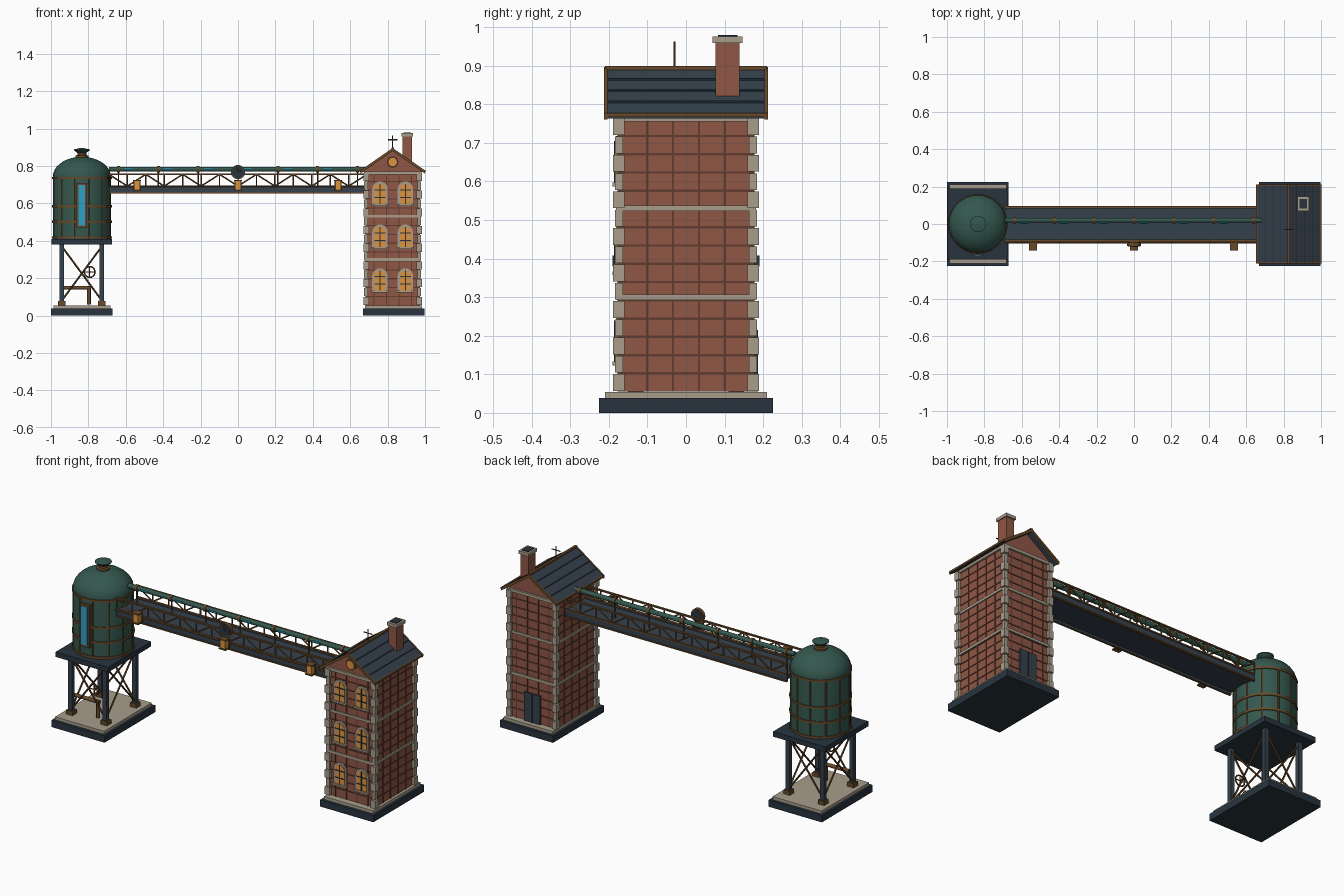
import bpy, bmesh, math
from mathutils import Vector, Matrix

cube = bpy.data.objects.get("Cube")
if cube:
    bpy.data.objects.remove(cube)


def material(name, *rgb):
    lin = [((c / 255 + 0.055) / 1.055) ** 2.4 for c in rgb] + [1]
    m = bpy.data.materials.new(name)
    m.use_nodes = True
    m.diffuse_color = lin
    m.node_tree.nodes["Principled BSDF"].inputs["Base Color"].default_value = lin
    return m


brick = material("brick red", 143, 87, 70)
mortar = material("dark mortar", 98, 60, 48)
stone = material("pale stone", 168, 158, 140)
slate = material("slate blue", 53, 65, 76)
steel = material("dark steel", 40, 52, 62)
green = material("boiler green", 52, 88, 78)
bronze = material("bronze", 104, 74, 42)
amber = material("amber glow", 222, 148, 62)
cyan = material("cyan glass", 45, 160, 200)


class Part:
    """Collects simple solids in one mesh of one colour."""

    def __init__(self, name, mat):
        self.name, self.mat, self.bm = name, mat, bmesh.new()

    def box(self, centre, size):
        m = Matrix.Translation(centre) @ Matrix.Diagonal((*size, 1))
        bmesh.ops.create_cube(self.bm, size=1, matrix=m)
        return self

    def rod(self, a, b, r, r2=None, sides=8):
        a, b = Vector(a), Vector(b)
        d = b - a
        m = Matrix.Translation((a + b) / 2) @ d.to_track_quat("Z", "Y").to_matrix().to_4x4()
        bmesh.ops.create_cone(self.bm, cap_ends=True, segments=sides, radius1=r,
                              radius2=r if r2 is None else r2, depth=d.length, matrix=m)
        return self

    def prism(self, outline, y0, y1):
        front, back = [[self.bm.verts.new((x, y, z)) for x, z in outline] for y in (y0, y1)]
        self.bm.faces.new(front)
        self.bm.faces.new(back[::-1])
        for i in range(len(front)):
            self.bm.faces.new((front[i - 1], front[i], back[i], back[i - 1]))
        return self

    def lathe(self, cx, profile, sides=32):
        rings = [[self.bm.verts.new((cx + r * math.cos(t), r * math.sin(t), z))
                  for t in (math.tau * i / sides for i in range(sides))] for r, z in profile]
        for low, high in zip(rings, rings[1:]):
            for i in range(sides):
                self.bm.faces.new((low[i - 1], low[i], high[i], high[i - 1]))
        self.bm.faces.new(rings[0])
        self.bm.faces.new(rings[-1])
        return self

    def done(self):
        bmesh.ops.recalc_face_normals(self.bm, faces=self.bm.faces)
        mesh = bpy.data.meshes.new(self.name)
        self.bm.to_mesh(mesh)
        self.bm.free()
        mesh.materials.append(self.mat)
        obj = bpy.data.objects.new(self.name, mesh)
        bpy.context.collection.objects.link(obj)
        return obj


def arch(cx, z0, w, h):
    """Outline of a round-headed opening."""
    r = w / 2
    head = [(cx + r * math.cos(math.pi * i / 10), z0 + h - r + r * math.sin(math.pi * i / 10))
            for i in range(11)]
    return [(cx - r, z0), (cx + r, z0)] + head


signs = (-1, 1)
tx, wx = -0.835, 0.827          # tank and tower centres
corners = [(sx, sy) for sx in signs for sy in signs]

# Foundations under both structures
for name, cx in (("tank", tx), ("tower", 0.832)):
    Part(name + "_base_slab", steel).box((cx, 0, 0.019), (0.33, 0.45, 0.038)).done()
    Part(name + "_plinth", stone).box((cx, 0, 0.046), (0.305, 0.42, 0.017)).done()

# Tank stand: legs, feet, cross bracing, platform
legs, feet = Part("tank_legs", slate), Part("leg_feet", bronze)
brace = Part("leg_cross_braces", bronze)
lx, ly = 0.107, 0.13
for sx, sy in corners:
    legs.box((tx + sx * lx, sy * ly, 0.22), (0.024, 0.024, 0.33))
    feet.box((tx + sx * lx, sy * ly, 0.065), (0.04, 0.04, 0.024))
for s in signs:
    for t in signs:
        brace.rod((tx - t * lx, s * ly, 0.08), (tx + t * lx, s * ly, 0.37), 0.005)
        brace.rod((tx + s * lx, -t * ly, 0.08), (tx + s * lx, t * ly, 0.37), 0.005)
for p in (legs, feet, brace):
    p.done()
Part("tank_platform", steel).box((tx, 0, 0.394), (0.325, 0.38, 0.028)).done()

# Drain pipe and valve wheel beneath the platform
pipe = Part("drain_pipe", bronze)
pipe.rod((tx - lx, -0.1, 0.148), (-0.787, -0.1, 0.148), 0.01, sides=12)
pipe.rod((-0.797, -0.1, 0.155), (-0.797, -0.1, 0.06), 0.01, sides=12).done()
wheel, hub = Part("valve_wheel", bronze), Vector((-0.793, -0.14, 0.233))
rim = [hub + Vector((math.cos(a), 0, math.sin(a))) * 0.029
       for a in (math.tau * i / 16 for i in range(16))]
for i, p in enumerate(rim):
    wheel.rod(rim[i - 1], p, 0.004, sides=6)
    if i % 4 == 0:
        wheel.rod(hub, p, 0.003, sides=6)
wheel.rod(hub, hub + Vector((0, 0.04, 0)), 0.006).done()

# Tank body, dome and vent cap
dome = [(0.155 * math.cos(a), 0.742 + 0.107 * math.sin(a))
        for a in (math.pi / 2 * i / 9 for i in range(9))]
Part("tank_body", green).lathe(tx, [(0.155, 0.408)] + dome).done()
Part("vent_neck", bronze).lathe(tx, [(0.035, 0.838), (0.035, 0.855), (0.024, 0.858),
                                     (0.024, 0.872)]).done()
Part("vent_cap", green).lathe(tx, [(0.022, 0.868), (0.043, 0.884), (0.043, 0.888),
                                   (0.012, 0.895)]).done()
bands = Part("tank_bands", bronze)
for z in (0.418, 0.502, 0.585, 0.735):
    bands.rod((tx, 0, z - 0.006), (tx, 0, z + 0.006), 0.16, sides=32)
for i in range(12):
    a = math.tau * (i + 0.5) / 12
    x, y = tx + 0.155 * math.cos(a), 0.155 * math.sin(a)
    bands.rod((x, y, 0.41), (x, y, 0.74), 0.004, sides=6)
bands.done()
Part("level_gauge_frame", bronze).box((tx, -0.153, 0.59), (0.058, 0.028, 0.24)).done()
Part("level_gauge_glass", cyan).box((tx, -0.167, 0.59), (0.036, 0.006, 0.215)).done()

# Bridge deck with side girders
x0, x1 = -0.69, 0.69
span = x1 - x0
deck = Part("bridge_deck", slate).box((0, 0, 0.676), (span, 0.17, 0.02))
for s in signs:
    deck.box((0, s * 0.087, 0.673), (span, 0.008, 0.036))
deck.done()

# Bridge trusses on both sides
truss, n = Part("bridge_trusses", bronze), 14
for s in signs:
    y = s * 0.09
    for z in (0.656, 0.692, 0.755):
        truss.box((0, y, z), (span, 0.012, 0.007))
    for i in range(n):
        a, b = x0 + span * i / n, x0 + span * (i + 1) / n
        lo, hi = (0.692, 0.755) if i % 2 else (0.755, 0.692)
        truss.rod((a, y, lo), (b, y, hi), 0.004, sides=6)
        truss.rod((a, y, 0.692), (a, y, 0.755), 0.004, sides=6)
truss.rod((x0, -0.1, 0.692), (x1, -0.1, 0.692), 0.004, sides=6).done()

# Main pipe with collars, posts and glowing side tubes
Part("main_pipe", green).rod((x0, 0.02, 0.782), (x1, 0.02, 0.782), 0.013, sides=16).done()
collars, tubes = Part("pipe_collars", bronze), Part("pipe_glow_tubes", cyan)
for i in range(-3, 4):
    x = i * 0.213
    collars.rod((x - 0.008, 0.02, 0.782), (x + 0.008, 0.02, 0.782), 0.018, sides=16)
    collars.rod((x, 0.02, 0.68), (x, 0.02, 0.77), 0.004, sides=6)
    if i < 3:
        tubes.rod((x + 0.03, 0.005, 0.782), (x + 0.075, 0.005, 0.782), 0.005)
collars.done()
tubes.done()

# Lanterns and the round dial on the front of the bridge
frames, panes = Part("lantern_frames", bronze), Part("lantern_panes", amber)
for x in (-0.54, 0, 0.535):
    for z in (0.67, 0.722):
        frames.box((x, -0.12, z), (0.042, 0.042, 0.007))
    frames.box((x, -0.102, 0.696), (0.036, 0.008, 0.05))
    panes.box((x, -0.12, 0.696), (0.03, 0.032, 0.046))
frames.done()
panes.done()
Part("dial_rim", bronze).rod((0, -0.098, 0.767), (0, -0.117, 0.767), 0.038, sides=24).done()
Part("dial_face", steel).rod((0, -0.096, 0.767), (0, -0.119, 0.767), 0.032, sides=24).done()
hands = Part("dial_hands", bronze)
for dx, dz in ((0.015, 0.012), (-0.008, 0.024)):
    hands.rod((0, -0.12, 0.767), (dx, -0.12, 0.767 + dz), 0.002, sides=6)
hands.done()

# Tower walls with a relief grid of mortar strips
hx, hy, z0, z1, rows = 0.142, 0.174, 0.055, 0.765, 15
course = (z1 - z0) / rows
Part("tower_walls", brick).box((wx, 0, (z0 + z1) / 2), (2 * hx, 2 * hy, z1 - z0)).done()
grid = Part("mortar_strips", mortar)
for i in range(1, rows):
    grid.box((wx, 0, z0 + i * course), (2 * hx + 0.006, 2 * hy + 0.006, 0.006))
for k in (-1.5, -0.5, 0.5, 1.5):
    grid.box((wx, k * 0.067, (z0 + z1) / 2), (2 * hx + 0.006, 0.006, z1 - z0))
    grid.box((wx + k * 0.067, 0, (z0 + z1) / 2), (0.006, 2 * hy + 0.006, z1 - z0))
grid.done()

# Corner quoins and string courses
trim = Part("quoins_and_courses", stone)
for i in range(rows):
    w = 0.03 if i % 2 == 0 else 0.021
    for sx, sy in corners:
        trim.box((wx + sx * hx, sy * hy, z0 + (i + 0.5) * course), (w, w, course - 0.004))
for z in (0.3, 0.53):
    trim.box((wx, 0, z), (2 * hx + 0.014, 2 * hy + 0.014, 0.014))
trim.box((wx, 0, 0.763), (2 * hx + 0.022, 2 * hy + 0.022, 0.016)).done()

# Arched front windows: surround, sill, glowing pane, glazing bars
surround, glass, bars = (Part("window_surrounds", stone), Part("window_panes", amber),
                         Part("window_bars", steel))
for x in (wx - 0.068, wx + 0.068):
    for z in (0.128, 0.362, 0.592):
        surround.prism(arch(x, z, 0.083, 0.125), -hy, -hy - 0.007)
        surround.box((x, -hy - 0.008, z), (0.09, 0.016, 0.01))
        glass.prism(arch(x, z + 0.005, 0.06, 0.108), -hy, -hy - 0.01)
        bars.box((x, -hy - 0.01, z + 0.058), (0.006, 0.006, 0.108))
        for dz in (0.04, 0.08):
            bars.box((x, -hy - 0.01, z + dz), (0.06, 0.006, 0.005))
for p in (surround, glass, bars):
    p.done()

# Double back door
Part("back_door", slate).box((wx, hy, 0.135), (0.1, 0.02, 0.16)).done()
Part("door_split", steel).box((wx, hy, 0.135), (0.006, 0.026, 0.16)).done()

# Gabled roof with battens, barge boards and edge trims
eave, ridge, over = 0.775, 0.893, 0.17
Part("gable_wall", brick).prism([(wx - 0.16, 0.768), (wx + 0.16, 0.768), (wx, ridge - 0.01)],
                                -hy, hy).done()
roof, battens = Part("roof_slopes", slate), Part("roof_battens", steel)
edges = Part("roof_trim", bronze)
for s in signs:
    def slope(t, lift=0):
        return (wx + s * over * t, ridge + (eave - ridge) * t + lift)
    roof.prism([slope(0), slope(1), slope(1, -0.012), slope(0, -0.012)], -0.205, 0.205)
    for t in (0.25, 0.5, 0.75):
        battens.prism([slope(t - 0.015, 0.003), slope(t + 0.015, 0.003),
                       slope(t + 0.015, -0.003), slope(t - 0.015, -0.003)], -0.203, 0.203)
    for e in signs:
        edges.prism([slope(0, 0.003), slope(1.01, 0.003), slope(1.01, -0.014),
                     slope(0, -0.014)], e * 0.203, e * 0.212)
    edges.box((wx + s * over, 0, eave - 0.003), (0.01, 0.42, 0.01))
edges.box((wx, 0, ridge + 0.001), (0.014, 0.42, 0.01))
for p in (roof, battens, edges):
    p.done()

# Round gable window
for name, mat, r, d in (("gable_window_ring", bronze, 0.03, 0.01),
                        ("gable_window_pane", amber, 0.022, 0.013)):
    Part(name, mat).rod((wx, -hy + 0.01, 0.821), (wx, -hy - d, 0.821), r, sides=24).done()

# Chimney and roof finial
Part("chimney_stack", brick).box((0.905, 0.108, 0.89), (0.05, 0.062, 0.14)).done()
Part("chimney_cap", stone).box((0.905, 0.108, 0.967), (0.062, 0.078, 0.017)).done()
Part("chimney_flue", steel).box((0.905, 0.108, 0.976), (0.04, 0.05, 0.006)).done()
finial = Part("roof_finial", bronze).rod((wx, -0.03, ridge), (wx, -0.03, 0.963), 0.003)
finial.rod((wx - 0.026, -0.03, 0.94), (wx + 0.026, -0.03, 0.94), 0.003).done()

# Smooth the round parts and keep edges sharp
bpy.ops.object.select_all(action="DESELECT")
for obj in bpy.context.collection.objects:
    if obj.type == "MESH":
        obj.select_set(True)
        bpy.context.view_layer.objects.active = obj
bpy.ops.object.shade_smooth_by_angle(angle=math.radians(32))
